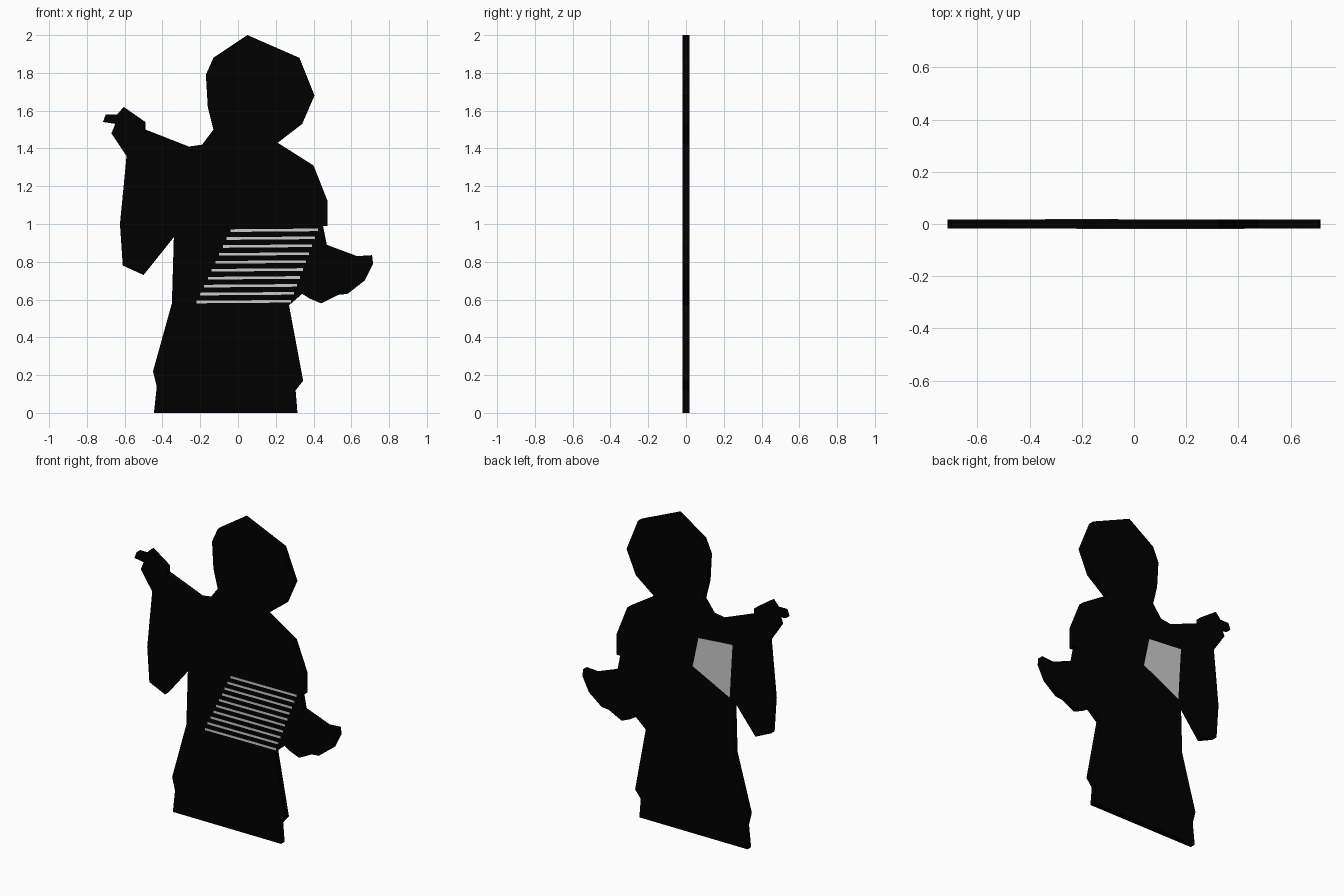
import bpy, bmesh

if "Cube" in bpy.data.objects:
    bpy.data.objects.remove(bpy.data.objects["Cube"])

HALF = 0.018   # half thickness of the flat figure

black = bpy.data.materials.new("black")
black.diffuse_color = (0, 0, 0, 1)
black.use_nodes = True
black.node_tree.nodes["Principled BSDF"].inputs["Base Color"].default_value = black.diffuse_color


def slab(name, outline, y0=-HALF, y1=HALF, mat=None):
    """Extrude an x/z outline from y0 to y1."""
    bm = bmesh.new()
    face = bm.faces.new([bm.verts.new((x, y0, z)) for x, z in outline])
    ext = bmesh.ops.extrude_face_region(bm, geom=[face])
    bmesh.ops.translate(bm, vec=(0, y1 - y0, 0),
                        verts=[v for v in ext["geom"] if isinstance(v, bmesh.types.BMVert)])
    bmesh.ops.recalc_face_normals(bm, faces=bm.faces)
    mesh = bpy.data.meshes.new(name)
    bm.to_mesh(mesh)
    bm.free()
    obj = bpy.data.objects.new(name, mesh)
    bpy.context.collection.objects.link(obj)
    if mat:
        mesh.materials.append(mat)
    return obj


# dark silhouette parts
slab("head", [(-.17, 1.79), (-.13, 1.88), (.05, 2), (.325, 1.88), (.405, 1.68),
              (.34, 1.53), (.21, 1.43), (-.19, 1.42), (-.13, 1.5), (-.16, 1.62)], mat=black)
slab("torso", [(-.19, 1.42), (.21, 1.43), (.40, 1.31), (.45, .99), (.27, .57),
               (-.35, .58), (-.34, .92), (-.26, 1.41)], mat=black)
slab("raised_sleeve", [(-.26, 1.41), (-.49, 1.5), (-.59, 1.36), (-.625, 1.0),
                       (-.61, .78), (-.50, .73), (-.34, .93), (-.2, 1.2)], mat=black)
slab("raised_hand", [(-.49, 1.5), (-.49, 1.54), (-.605, 1.62), (-.64, 1.58), (-.70, 1.58),
                     (-.715, 1.54), (-.65, 1.53), (-.67, 1.48), (-.59, 1.36)], mat=black)
slab("lowered_sleeve", [(.40, 1.31), (.475, 1.12), (.475, .99), (.45, .99), (.47, .89),
                        (.63, .83), (.58, .63), (.53, .625), (.44, .58), (.38, .605),
                        (.34, .63), (.27, .57)], mat=black)
slab("lowered_hand", [(.63, .83), (.71, .835), (.715, .79), (.67, .70), (.58, .63)], mat=black)
slab("skirt", [(-.35, .58), (-.45, .22), (-.43, .14), (.305, .12), (.345, .17), (.27, .57)], mat=black)
slab("skirt_hem", [(-.43, .14), (-.445, 0), (.315, 0), (.305, .12)], mat=black)

# grey cloth bands across the front of the waist
for i in range(10):
    z = .58 + .042 * i
    left = -.22 + .02 * i
    right = .28 + .016 * i
    slab(f"waist_band_{i + 1}", [(left, z), (right, z + .004), (right, z + .018), (left, z + .014)],
         -HALF - .001, -HALF + .004)

# grey cloth patch on the back, below the raised arm
slab("back_patch", [(-.06, 1.06), (-.10, 1.25), (-.34, 1.27), (-.32, .93)],
     HALF - .004, HALF + .001)
